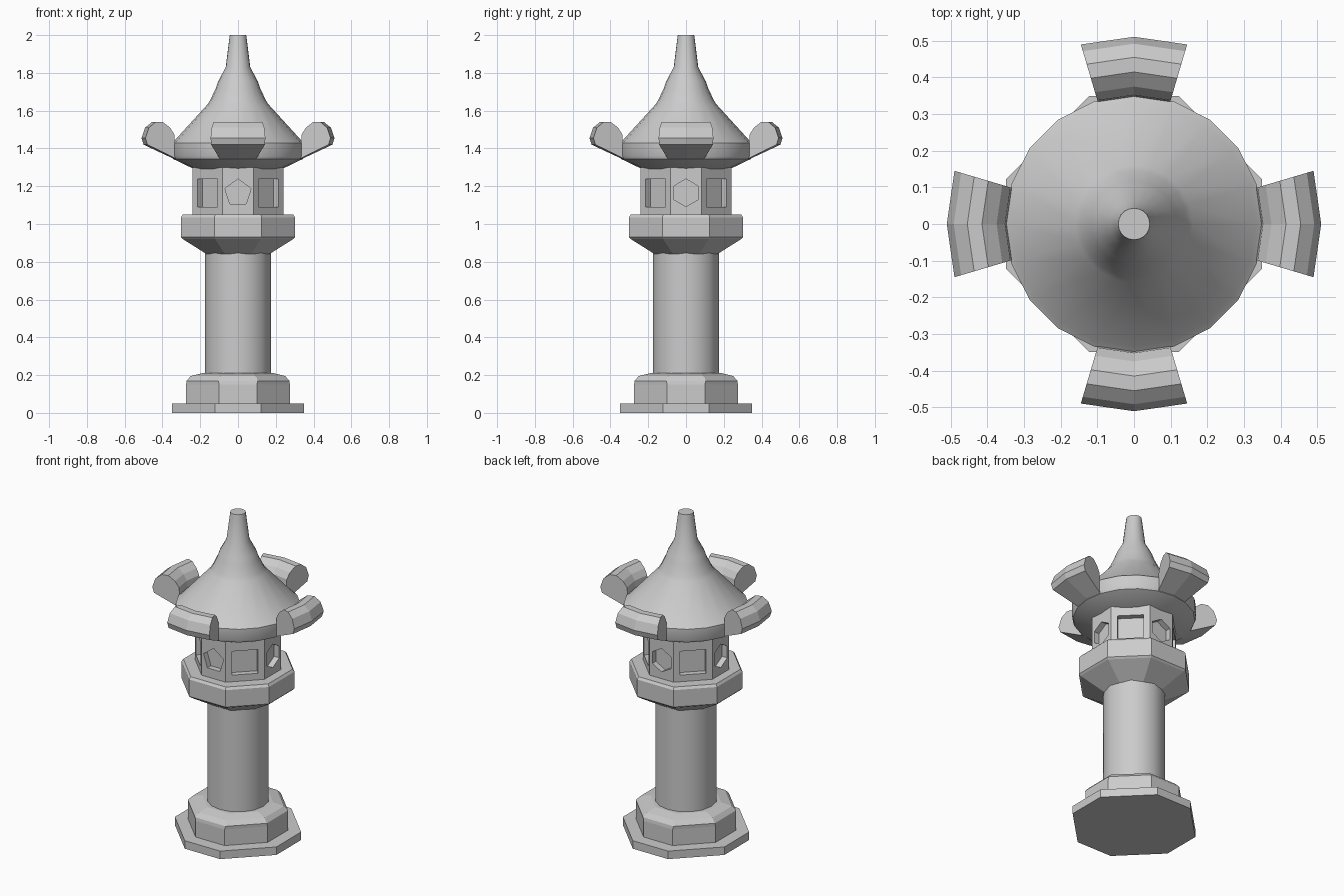
import bpy, bmesh
from math import sin, cos, pi, radians
from mathutils import Matrix, Vector

if "Cube" in bpy.data.objects:
    bpy.data.objects.remove(bpy.data.objects["Cube"])


def loft(name, rings, smooth=False):
    """Skin a closed solid through equal-length rings of points, capping both ends."""
    bm = bmesh.new()
    loops = [[bm.verts.new(p) for p in ring] for ring in rings]
    n = len(rings[0])
    for a, b in zip(loops, loops[1:]):
        for i in range(n):
            j = (i + 1) % n
            bm.faces.new((a[i], a[j], b[j], b[i]))
    bm.faces.new(loops[0][::-1])
    bm.faces.new(loops[-1])
    bmesh.ops.recalc_face_normals(bm, faces=bm.faces)
    mesh = bpy.data.meshes.new(name)
    bm.to_mesh(mesh)
    bm.free()
    ob = bpy.data.objects.new(name, mesh)
    bpy.context.collection.objects.link(ob)
    if smooth:
        bpy.ops.object.select_all(action='DESELECT')
        ob.select_set(True)
        bpy.context.view_layer.objects.active = ob
        bpy.ops.object.shade_smooth_by_angle(angle=radians(28))
    return ob


def octagon(h, k, z):
    """Octagon reaching h on each axis, with flat sides of half-width k."""
    return [(h, -k, z), (h, k, z), (k, h, z), (-k, h, z),
            (-h, k, z), (-h, -k, z), (-k, -h, z), (k, -h, z)]


def circle(r, z, n):
    return [(r * cos(2 * pi * i / n), r * sin(2 * pi * i / n), z) for i in range(n)]


# Stepped octagonal foot
loft("foot_plate", [octagon(.35, .122, 0), octagon(.35, .122, .05)])
loft("foot_block", [octagon(h, k, z) for h, k, z in
                    [(.275, .1, .04), (.275, .1, .15), (.272, .105, .17),
                     (.25, .095, .195), (.19, .075, .21)]])

# Round shaft
loft("shaft", [circle(.176, .2, 16), circle(.176, .85, 16)], True)

# Flared octagonal platform
loft("platform", [octagon(h, h * .414, z) for h, z in
                  [(.165, .84), (.292, .92), (.302, .93), (.302, 1.035),
                   (.292, 1.05), (.2, 1.05)]])

# Octagonal light chamber with a recessed window on each side
chamber = loft("light_chamber", [octagon(.24, .083, 1.04), octagon(.24, .083, 1.3)])
diag = (.24 + .083) / 2 ** .5
for i in range(8):
    ang = -pi / 2 + i * pi / 4
    if i % 2:
        outline = [(-.074, -.074), (.074, -.074), (.074, .074), (-.074, .074)]
        face = diag
    else:
        n = 5 if i == 0 else 6
        outline = [(.073 * sin(2 * pi * s / n), .073 * cos(2 * pi * s / n)) for s in range(n)]
        face = .24
    rot = Matrix.Rotation(ang, 3, 'Z')
    cutter = loft(f"window_cutter_{i}", [[rot @ Vector((x, u, 1.165 + v)) for u, v in outline]
                                         for x in (face - .035, face + .05)])
    cutter.hide_render = True
    cutter.hide_set(True)
    mod = chamber.modifiers.new(f"window_{i}", 'BOOLEAN')
    mod.object = cutter
    mod.operation = 'DIFFERENCE'
    mod.solver = 'EXACT'

# Bake the windows in, then drop the cutters
deps = bpy.context.evaluated_depsgraph_get()
baked = bpy.data.meshes.new_from_object(chamber.evaluated_get(deps))
chamber.modifiers.clear()
chamber.data = baked
for ob in [o for o in bpy.data.objects if o.name.startswith("window_cutter")]:
    bpy.data.objects.remove(ob)

# Bell-shaped roof with a tapering finial
loft("roof", [circle(r, z, 20) for r, z in
              [(.21, 1.28), (.345, 1.345), (.352, 1.36), (.352, 1.43), (.333, 1.445),
               (.16, 1.635), (.145, 1.66), (.117, 1.72), (.105, 1.755),
               (.065, 1.83), (.045, 1.99), (.043, 2.0)]], True)

# Four curled eave ornaments, swept a short way round the rim
curl = [(.34, 1.345), (.352, 1.475), (.375, 1.51), (.415, 1.54),
        (.455, 1.54), (.492, 1.51), (.511, 1.455), (.5, 1.42)]
for side in range(4):
    rings = []
    for step in (-1, 0, 1):
        a = side * pi / 2 + step * radians(16.5)
        rings.append([(r * cos(a), r * sin(a), z) for r, z in curl])
    loft(f"eave_curl_{side}", rings)
